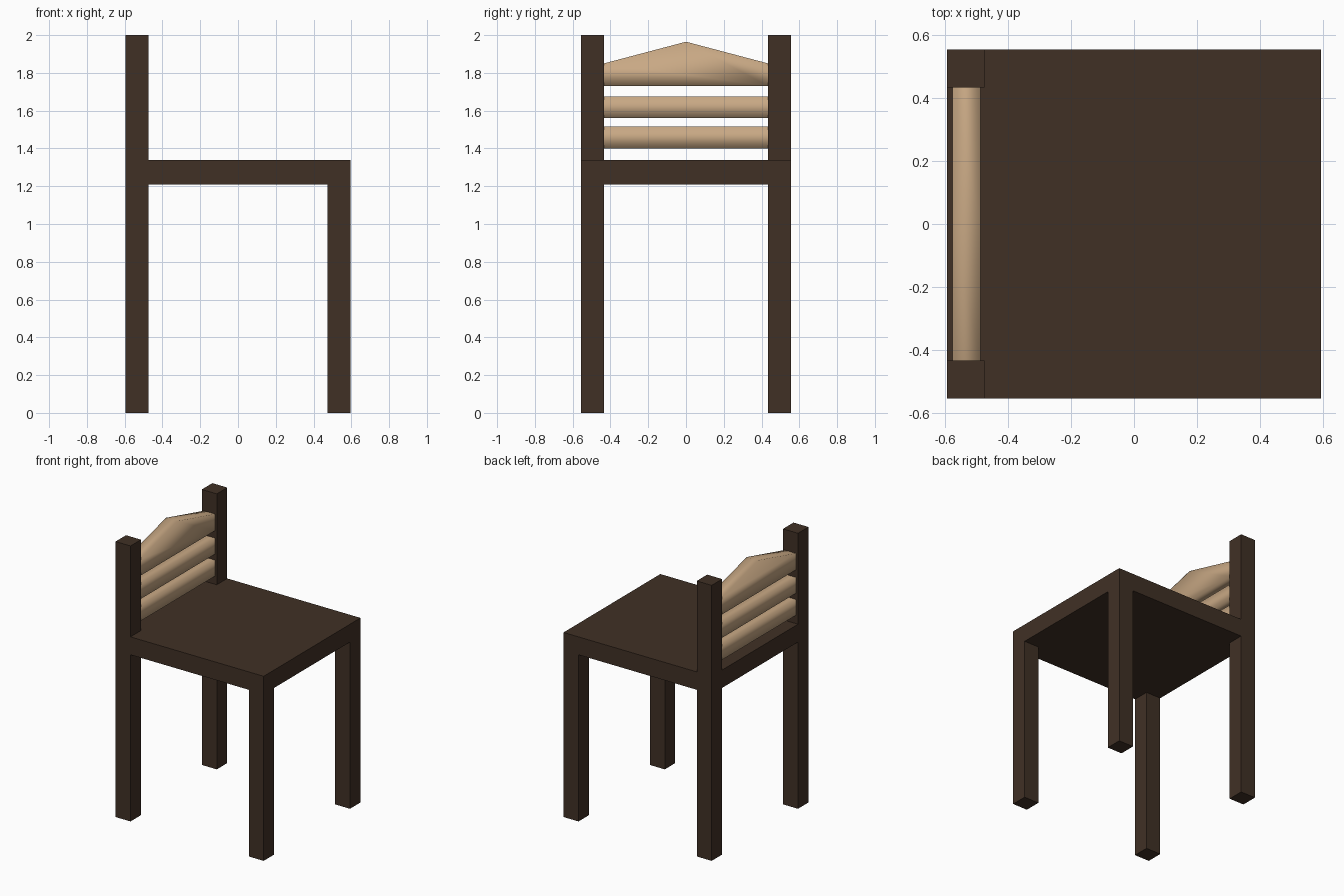
import bpy, bmesh
from mathutils import Vector

if "Cube" in bpy.data.objects:
    bpy.data.objects.remove(bpy.data.objects["Cube"])

HX, HY = 0.595, 0.555            # half footprint
POST = 0.12                      # post thickness
SEAT_LO, SEAT_HI, TOP = 1.21, 1.34, 2.0


def material(name, rgb):
    m = bpy.data.materials.new(name)
    m.diffuse_color = (*rgb, 1)
    m.use_nodes = True
    m.node_tree.nodes["Principled BSDF"].inputs["Base Color"].default_value = m.diffuse_color
    return m


def add_object(name, bm, mat):
    bmesh.ops.recalc_face_normals(bm, faces=bm.faces[:])
    mesh = bpy.data.meshes.new(name)
    bm.to_mesh(mesh)
    bm.free()
    mesh.materials.append(mat)
    obj = bpy.data.objects.new(name, mesh)
    bpy.context.collection.objects.link(obj)
    return obj


dark_wood = material("dark brown wood", (0.051, 0.0296, 0.0185))
light_wood = material("light tan wood", (0.578, 0.392, 0.231))

# Chair frame: a seat slab cut at the post lines, with corners pulled into legs and posts
bm = bmesh.new()
bmesh.ops.create_cube(bm, size=1)
for v in bm.verts:
    v.co = (v.co.x * 2 * HX, v.co.y * 2 * HY,
            SEAT_HI if v.co.z > 0 else SEAT_LO)
for axis, half in ((Vector((1, 0, 0)), HX), (Vector((0, 1, 0)), HY)):
    for s in (-1, 1):
        bmesh.ops.bisect_plane(bm, geom=bm.verts[:] + bm.edges[:] + bm.faces[:],
                               plane_co=axis * s * (half - POST), plane_no=axis)


def pull_corners(z_from, z_to, back_only):
    corners = []
    for f in bm.faces:
        c = f.calc_center_median()
        if (abs(c.z - z_from) < 1e-4 and abs(c.x) > HX - POST
                and abs(c.y) > HY - POST and (c.x < 0 or not back_only)):
            corners.append(f)
    new = bmesh.ops.extrude_discrete_faces(bm, faces=corners)["faces"]
    for f in new:
        for v in f.verts:
            v.co.z = z_to


pull_corners(SEAT_LO, 0.0, False)     # four legs
pull_corners(SEAT_HI, TOP, True)      # two back posts
add_object("chair_frame", bm, dark_wood)


# Backrest slats: a y-z outline given thickness in x, softly shaded around its length
def slat(name, outline):
    bm = bmesh.new()
    face = bm.faces.new([bm.verts.new((-0.578, y, z)) for y, z in outline])
    ext = bmesh.ops.extrude_face_region(bm, geom=[face])["geom"]
    for v in ext:
        if isinstance(v, bmesh.types.BMVert):
            v.co.x = -0.488
    end = HY - POST
    for f in bm.faces:
        f.smooth = True
        if all(abs(abs(v.co.y) - end) < 1e-4 for v in f.verts) and abs(f.calc_center_median().y) > 0.1:
            for e in f.edges:         # crisp ends against the posts
                e.smooth = False
    add_object(name, bm, light_wood)


W = HY - POST
for name, z0, z1 in (("lower_slat", 1.40, 1.515), ("middle_slat", 1.56, 1.675)):
    slat(name, [(-W, z0), (W, z0), (W, z1), (-W, z1)])
slat("peaked_top_rail", [(-W, 1.73), (W, 1.73), (W, 1.85), (0, 1.965), (-W, 1.85)])
